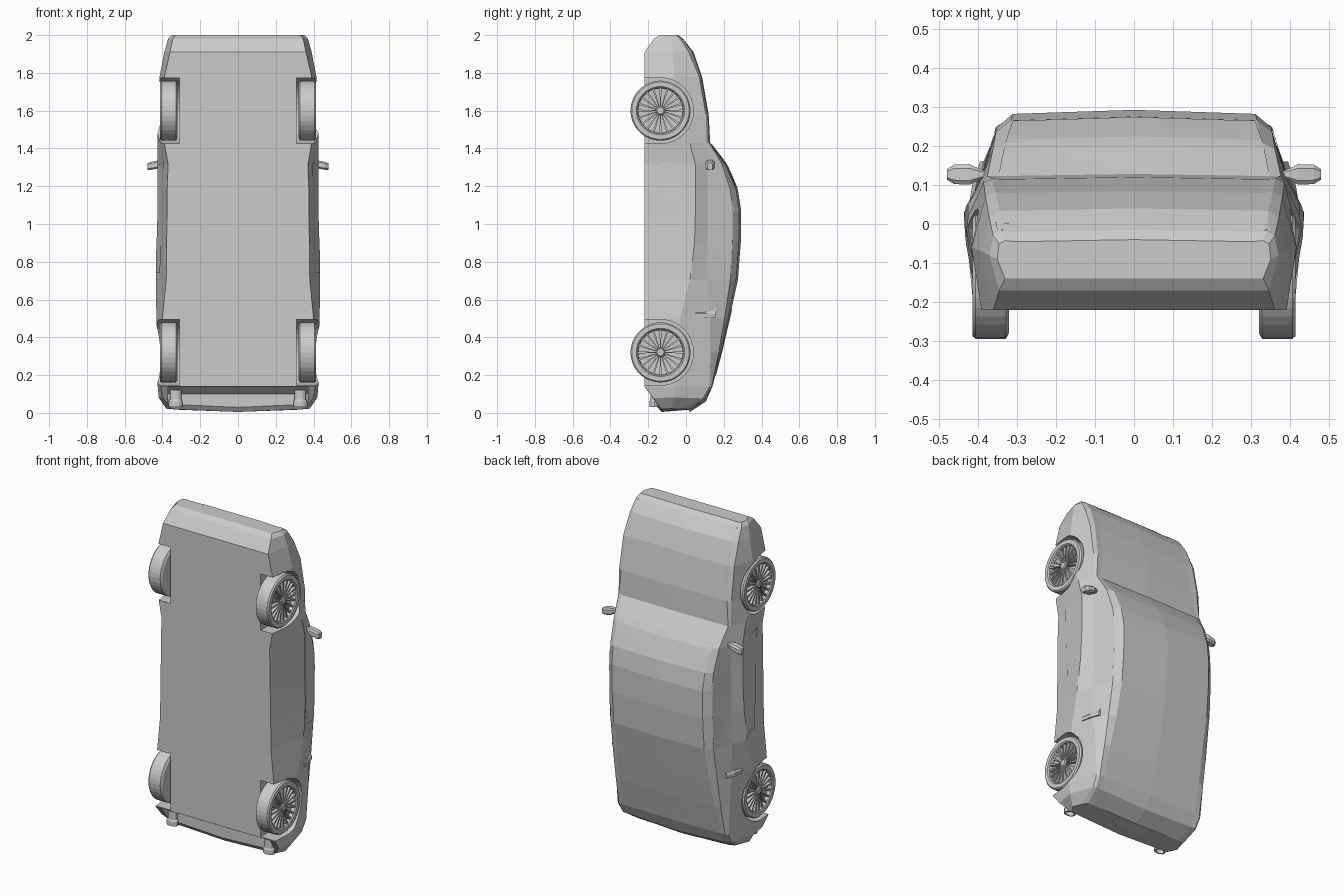
import bpy, bmesh, math
from mathutils import Vector
from mathutils.bvhtree import BVHTree

if "Cube" in bpy.data.objects:
    bpy.data.objects.remove(bpy.data.objects["Cube"])


def finish(bm, name, recalc=True):
    if recalc:
        bmesh.ops.recalc_face_normals(bm, faces=bm.faces[:])
    me = bpy.data.meshes.new(name)
    bm.to_mesh(me)
    bm.free()
    ob = bpy.data.objects.new(name, me)
    bpy.context.collection.objects.link(ob)
    return ob


def loft(bm, rings, closed=True, caps=True):
    vs = [[bm.verts.new(p) for p in r] for r in rings]
    n = len(vs[0])
    for a, b in zip(vs, vs[1:]):
        for i in range(n if closed else n - 1):
            j = (i + 1) % n
            bm.faces.new((a[i], a[j], b[j], b[i]))
    if caps:
        bm.faces.new(vs[0])
        bm.faces.new(vs[-1])


def prism(name, yz, x0, x1):
    bm = bmesh.new()
    loft(bm, [[(x, y, z) for y, z in yz] for x in (x0, x1)])
    return finish(bm, name)


# Body shell: cross sections from nose (top) to tail (bottom)
# z, floor y, floor x, widest x, widest y, belt x, belt y, roof x, roof y
sections = [
    (2.0, -.14, .33, .35, -.09, .345, -.05, .32, -.04),
    (1.98, -.17, .345, .37, -.08, .36, -.03, .33, -.015),
    (1.91, -.22, .36, .39, -.07, .37, .015, .33, .04),
    (1.78, -.22, .39, .415, -.06, .38, .07, .34, .085),
    (1.58, -.22, .41, .428, -.06, .385, .105, .35, .12),
    (1.43, -.22, .39, .425, .02, .385, .11, .37, .128),
    (1.315, -.22, .37, .425, .05, .39, .115, .345, .217),
    (1.18, -.22, .375, .425, .05, .388, .115, .335, .275),
    (1.07, -.22, .375, .425, .05, .388, .115, .33, .292),
    (.90, -.22, .378, .43, .045, .39, .115, .33, .29),
    (.705, -.22, .38, .435, .02, .395, .115, .33, .275),
    (.50, -.22, .40, .432, -.03, .40, .125, .335, .23),
    (.32, -.22, .41, .43, -.05, .39, .13, .345, .188),
    (.14, -.22, .41, .425, -.06, .38, .125, .355, .14),
    (.06, -.175, .40, .42, -.06, .375, .09, .35, .105),
    (.005, -.13, .35, .38, -.08, .36, -.03, .33, .02)]


def ring(z, yf, xf, xw, yw, xt, yt, xr, yr):
    half = [(0, yf), (xf, yf), (xw, yw), (xt, yt),
            (xr + .35 * (xt - xr), yr - .25 * (yr - yt)),
            (xr - .02, yr - .03 * (yr - yt) - .005), (0, yr)]
    pts = half + [(-x, y) for x, y in half[-2:0:-1]]
    bow = .12 if z < .1 else 0
    return [(x, y, z + bow * x * x) for x, y in pts]


bm = bmesh.new()
loft(bm, [ring(*s) for s in sections])
bmesh.ops.recalc_face_normals(bm, faces=bm.faces[:])
tree = BVHTree.FromBMesh(bm)
body = finish(bm, "car_body")


def cut(target, cutter):
    cutter.hide_render = True
    m = target.modifiers.new("cut", 'BOOLEAN')
    m.operation = 'DIFFERENCE'
    m.object = cutter
    bpy.context.view_layer.objects.active = target
    bpy.ops.object.modifier_apply(modifier=m.name)
    bpy.data.objects.remove(cutter)


# Wheel wells and diffuser recess
WHEEL_Y, AXLES = -.135, (1.6, .32)
for zc in AXLES:
    arch = [(WHEEL_Y + .174 * math.sin(a), zc + .174 * math.cos(a))
            for a in (math.pi * i / 16 for i in range(17))]
    arch = [(-.3, zc + .174)] + arch + [(-.3, zc - .174)]
    for s in (1, -1):
        cut(body, prism("well_cutter", arch, s * .31, s * .6))
cut(body, prism("diffuser_cutter",
                [(-.3, -.1), (-.3, .14), (-.2, .14), (-.15, .1), (-.15, -.1)], -.37, .37))


# Panels draped on the shell along one axis
def panel(name, pts, axis, sign=1, lift=.003, mirror=False):
    for s in ((1, -1) if mirror else (1,)):
        bm = bmesh.new()
        d = Vector((0, 0, 0))
        d[axis] = -sign
        vs = []
        for a, b in pts:
            p = [a, b]
            p.insert(axis, 0)
            vs.append(bm.verts.new(p))
        bm.faces.new(vs)
        bmesh.ops.triangulate(bm, faces=bm.faces[:])
        bmesh.ops.subdivide_edges(bm, edges=bm.edges[:], cuts=5, use_grid_fill=True)
        for v in bm.verts:
            hit = tree.ray_cast(v.co - d * 4, d)[0]
            if hit:
                v.co = hit - d * lift
            if s < 0:
                v.co.x = -v.co.x
        bm.normal_update()
        out = sum((f.normal for f in bm.faces), Vector())
        ref = Vector((-d.x if s > 0 else d.x, -d.y, -d.z))
        if out.dot(ref) < 0:
            bmesh.ops.reverse_faces(bm, faces=bm.faces[:])
        finish(bm, name, False)


panel("windscreen", [(-.345, 1.42), (.345, 1.42), (.31, 1.19), (-.31, 1.19)], 1)
panel("rear_window", [(-.29, .55), (.29, .55), (.3, .2), (-.3, .2)], 1)
panel("side_window", [(.127, 1.34), (.19, 1.26), (.25, 1.1), (.255, .9),
                      (.235, .72), (.12, .74)], 0, mirror=True)
panel("door_panel", [(-.138, 1.33), (.045, 1.31), (.03, .74), (-.085, .74)], 0, mirror=True)
panel("grille", [(-.2, -.13), (.2, -.13), (.24, -.07), (.205, -.045),
                 (-.205, -.045), (-.24, -.07)], 2)
panel("front_vent", [(.275, -.13), (.325, -.13), (.335, -.065), (.3, -.05)], 2, mirror=True)
panel("headlight", [(.24, -.027), (.35, -.015), (.355, .005), (.29, 0)], 2, mirror=True)
panel("tail_light", [(.2, .03), (.34, .03), (.345, .08), (.22, .075)], 2, -1, mirror=True)
panel("plate_recess", [(-.12, -.06), (.12, -.06), (.12, -.01), (-.12, -.01)], 2, -1)


# Wheels: lathed tyre and rim, radial spokes, hub
def wheel(s, zc):
    def at(x, r, a):
        return (s * x, WHEEL_Y + r * math.cos(a), zc + r * math.sin(a))
    profile = [(.32, .004), (.32, .145), (.328, .159), (.405, .159), (.413, .152),
               (.413, .128), (.407, .121), (.385, .118), (.38, .004)]
    n = 36
    bm = bmesh.new()
    loft(bm, [[at(x, r, 2 * math.pi * i / n) for i in range(n)] for x, r in profile])
    finish(bm, "wheel")
    bm = bmesh.new()
    for k in range(20):
        a = 2 * math.pi * k / 20
        loft(bm, [[at(.382, r, a - w), at(xo, r, a - w), at(xo, r, a + w), at(.382, r, a + w)]
                  for r, w, xo in ((.015, .14, .402), (.122, .045, .408))])
    loft(bm, [[at(x, r, 2 * math.pi * i / 16) for i in range(16)]
              for x, r in ((.38, .024), (.405, .024), (.41, .018))])
    finish(bm, "wheel_spokes")


for zc in AXLES:
    for s in (1, -1):
        wheel(s, zc)

for s in (1, -1):
    # Door mirror
    bm = bmesh.new()
    loft(bm, [[(s * x, .127 + h * cy, z + w * cz) for cy, cz in
               ((-1, -.6), (-.6, -1), (.6, -1), (1, -.6), (1, .6), (.6, 1), (-.6, 1), (-1, .6))]
              for x, h, w, z in ((.38, .008, .01, 1.325), (.40, .016, .016, 1.322),
                                 (.42, .026, .021, 1.316), (.46, .025, .021, 1.308),
                                 (.478, .014, .018, 1.304))])
    finish(bm, "door_mirror")
    # Side fin behind the quarter window
    bm = bmesh.new()
    loft(bm, [[(s * x, y, z) for x, z in ((.36, .6), (xo, .525), (xo, .505), (.36, .505))]
              for y, xo in ((.05, .422), (.11, .412), (.16, .394))])
    finish(bm, "side_fin")
    # Exhaust tip
    bm = bmesh.new()
    loft(bm, [[(s * .33 + r * math.cos(a), -.168 + .7 * r * math.sin(a), z)
               for a in (math.pi * i / 6 for i in range(12))]
              for z, r in ((.12, .03), (.07, .03), (.06, .037), (.032, .037), (.032, .028), (.06, .028))])
    finish(bm, "exhaust_tip")
